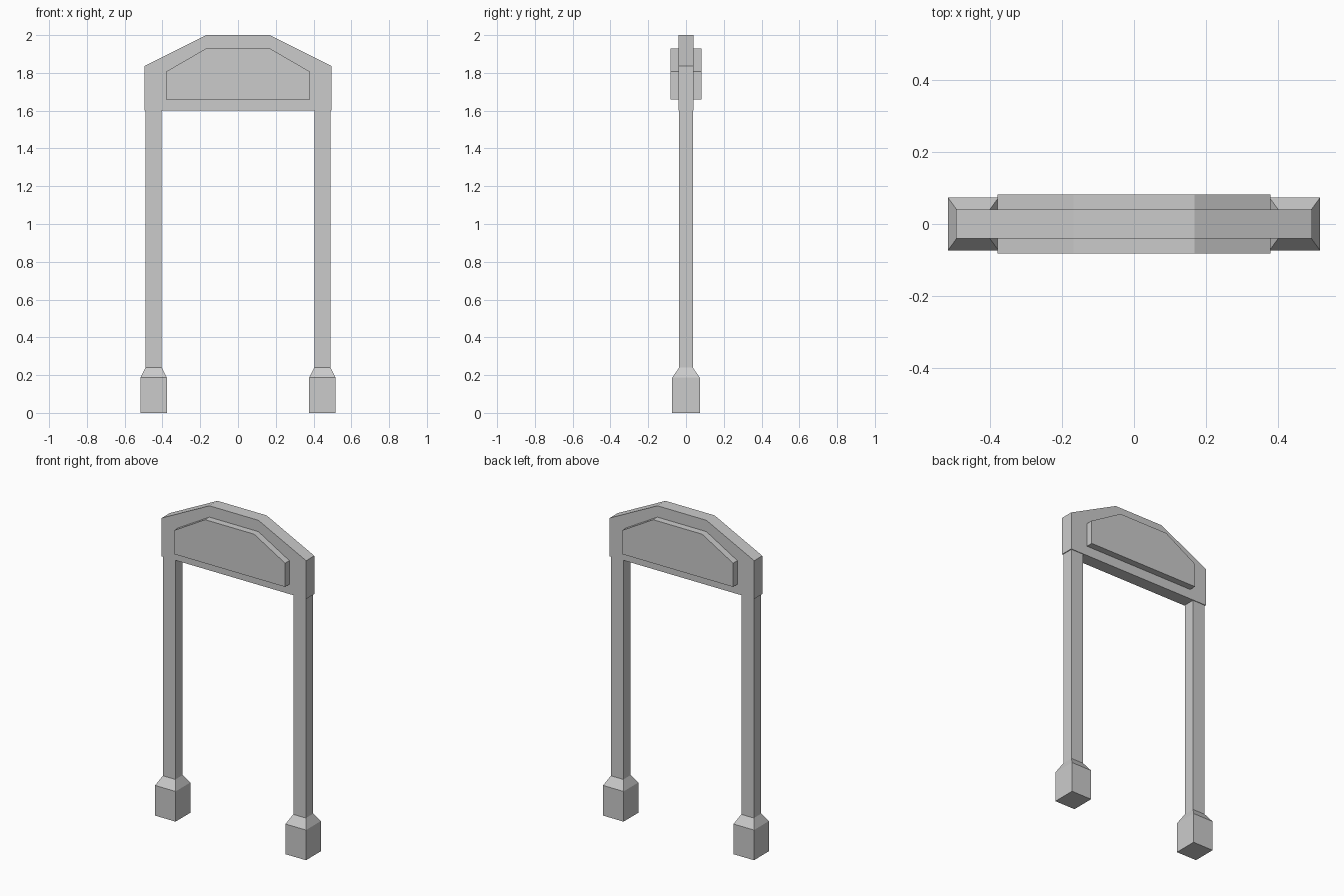
import bpy, bmesh

if "Cube" in bpy.data.objects:
    bpy.data.objects.remove(bpy.data.objects["Cube"])


def make_object(name, bm):
    bmesh.ops.recalc_face_normals(bm, faces=bm.faces)
    mesh = bpy.data.meshes.new(name)
    bm.to_mesh(mesh)
    bm.free()
    obj = bpy.data.objects.new(name, mesh)
    bpy.context.collection.objects.link(obj)
    return obj


def arch_slab(name, half_w, z_bottom, z_shoulder, z_top, half_top, half_depth):
    """Six-sided gable outline extruded along y."""
    outline = [(-half_w, z_bottom), (half_w, z_bottom), (half_w, z_shoulder),
               (half_top, z_top), (-half_top, z_top), (-half_w, z_shoulder)]
    bm = bmesh.new()
    face = bm.faces.new([bm.verts.new((x, -half_depth, z)) for x, z in outline])
    ext = bmesh.ops.extrude_face_region(bm, geom=[face])
    verts = [g for g in ext["geom"] if isinstance(g, bmesh.types.BMVert)]
    bmesh.ops.translate(bm, verts=verts, vec=(0, 2 * half_depth, 0))
    return make_object(name, bm)


def post(name, cx):
    """Square foot, tapered collar and slim shaft as stacked rectangular rings."""
    sections = [(0.0, 0.07, 0.073), (0.187, 0.07, 0.073),
                (0.24, 0.043, 0.036), (1.6, 0.043, 0.036)]
    bm = bmesh.new()
    rings = [[bm.verts.new((cx + sx * hx, sy * hy, z))
              for sx, sy in ((-1, -1), (1, -1), (1, 1), (-1, 1))]
             for z, hx, hy in sections]
    for low, high in zip(rings, rings[1:]):
        for i in range(4):
            j = (i + 1) % 4
            bm.faces.new((low[i], low[j], high[j], high[i]))
    bm.faces.new(rings[0][::-1])
    bm.faces.new(rings[-1])
    return make_object(name, bm)


# Posts with feet
for side, label in ((-1, "left"), (1, "right")):
    post(label + "_post", side * 0.447)

# Header board and the raised sign panel that shows on both faces
arch_slab("header_board", 0.495, 1.6, 1.837, 2.0, 0.168, 0.04)
arch_slab("sign_panel", 0.38, 1.66, 1.807, 1.93, 0.168, 0.082)
